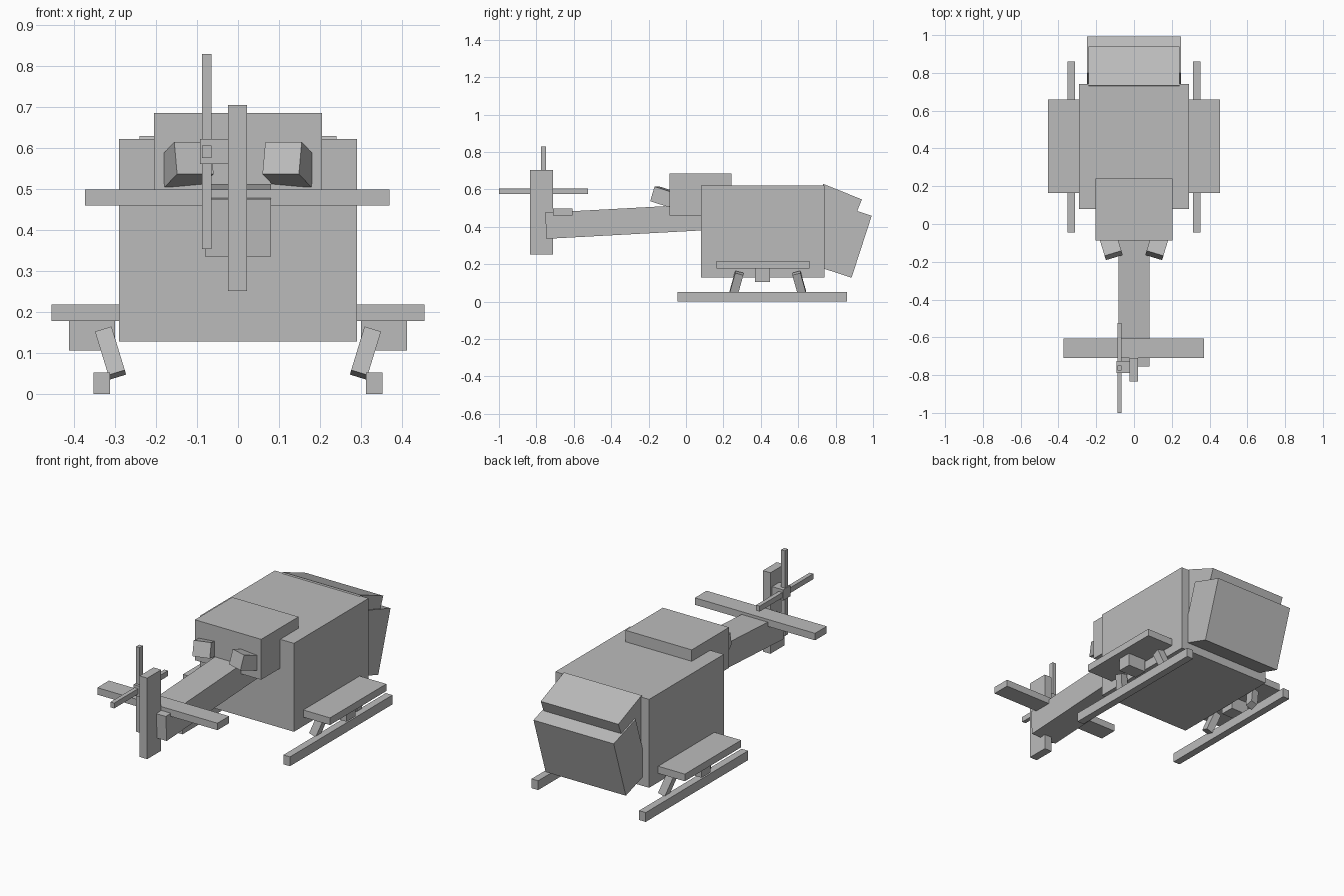
import bpy
from math import radians
from mathutils import Euler

cube = bpy.data.objects.get("Cube")
if cube:
    bpy.data.objects.remove(cube, do_unlink=True)

GREY = (0.5, 0.5, 0.5, 1)
grey = bpy.data.materials.new("plain grey")
grey.use_nodes = True
grey.diffuse_color = GREY
grey.node_tree.nodes["Principled BSDF"].inputs["Base Color"].default_value = GREY


def block(name, centre, size, tilt=(0, 0, 0)):
    """Flat-faced box, tilted by degrees about x, y, z."""
    bpy.ops.mesh.primitive_cube_add(size=1, location=centre)
    ob = bpy.context.object
    ob.name = name
    ob.scale = size
    ob.rotation_euler = Euler([radians(a) for a in tilt])
    ob.data.materials.append(grey)
    return ob


def span(name, x, y, z):
    """Upright box given by its extent along each axis."""
    ranges = (x, y, z)
    return block(name, [(a + b) / 2 for a, b in ranges], [b - a for a, b in ranges])


# Body, engine housing and cockpit
span("fuselage", (-0.29, 0.29), (0.08, 0.74), (0.128, 0.622))
span("engine_housing", (-0.205, 0.205), (-0.088, 0.242), (0.46, 0.686))
block("windscreen", (0.0, 0.785, 0.458), (0.48, 0.222, 0.28), (-22, 0, 0))
block("nose", (0.0, 0.842, 0.325), (0.496, 0.204, 0.348), (-18, 0, 0))

# Tail
block("tail_boom", (0, -0.30, 0.43), (0.162, 0.90, 0.14), (3.1, 0, 0))
span("tail_plane", (-0.373, 0.37), (-0.71, -0.607), (0.46, 0.499))
span("tail_fin", (-0.025, 0.022), (-0.833, -0.71), (0.252, 0.705))

# Tail rotor
span("rotor_hub", (-0.093, -0.02), (-0.79, -0.725), (0.562, 0.622))
span("rotor_blade_upright", (-0.088, -0.065), (-0.775, -0.748), (0.354, 0.83))
span("rotor_blade_level", (-0.088, -0.065), (-1.0, -0.525), (0.576, 0.606))

# Paired parts
for label, s in (("left", 1), ("right", -1)):
    block(label + "_exhaust", (s * 0.123, -0.116, 0.56), (0.093, 0.11, 0.082), (-17, 0, -s * 17))
    inner, outer = 0.28, 0.455
    span(label + "_stub_wing", sorted((s * inner, s * outer)), (0.163, 0.66), (0.178, 0.218))
    span(label + "_wing_pylon", sorted((s * 0.30, s * 0.412)), (0.37, 0.45), (0.106, 0.18))
    span(label + "_skid", sorted((s * 0.312, s * 0.353)), (-0.045, 0.86), (0, 0.052))
    for end, y, lean in (("rear", 0.27, -1), ("front", 0.605, 1)):
        block(f"{label}_{end}_skid_leg", (s * 0.311, y, 0.1), (0.042, 0.045, 0.115),
              (lean * 15, s * 17, 0))
